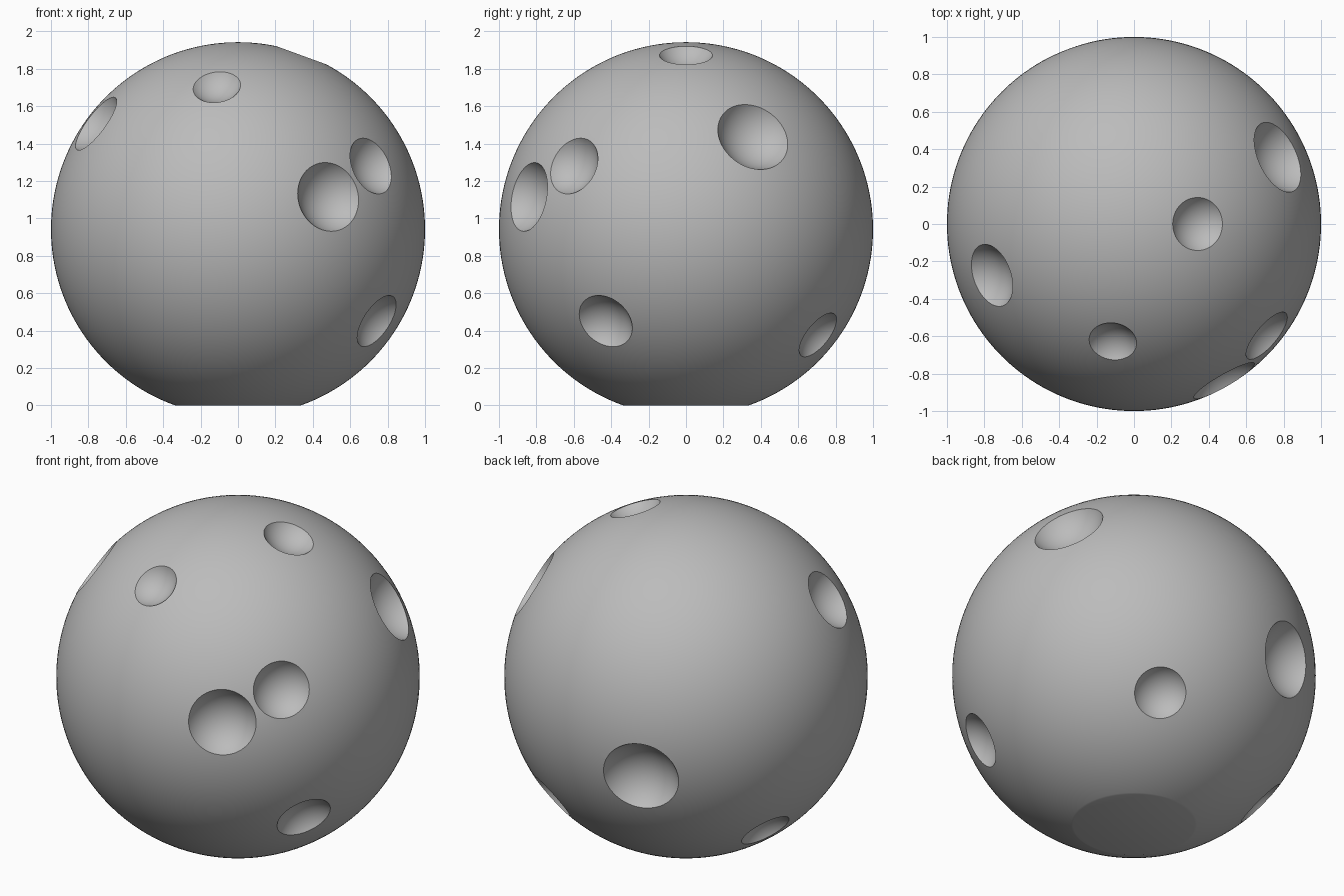
import bpy
import math
from mathutils import Vector

if "Cube" in bpy.data.objects:
    bpy.data.objects.remove(bpy.data.objects["Cube"], do_unlink=True)

CENTER = Vector((0, 0, 0.942))
CUTTER_DISTANCE = 1.1

# Outward direction and rim radius of each crater
CRATERS = [
    ((0.34, 0.0, 0.93), 0.142),
    ((-0.113, -0.628, 0.76), 0.128),
    ((-0.76, -0.275, 0.565), 0.173),
    ((0.483, -0.84, 0.173), 0.187),
    ((0.71, -0.598, 0.338), 0.159),
    ((0.74, -0.428, -0.49), 0.158),
    ((0.767, 0.357, 0.493), 0.201),
    ((0.403, 0.705, -0.565), 0.143),
    ((-0.331, 0.904, -0.169), 0.214),
    ((-0.702, 0.242, -0.652), 0.146),
]


def make_sphere(name, location, radius, segments, axis=Vector((0, 0, 1))):
    bpy.ops.mesh.primitive_uv_sphere_add(
        segments=segments, ring_count=segments // 2, radius=radius,
        location=location, rotation=axis.to_track_quat("Z", "Y").to_euler())
    obj = bpy.context.object
    obj.name = name
    return obj


def cut(target, cutter):
    cutter.hide_render = True
    mod = target.modifiers.new("cut", "BOOLEAN")
    mod.operation = "DIFFERENCE"
    mod.solver = "EXACT"
    mod.object = cutter
    bpy.context.view_layer.objects.active = target
    bpy.ops.object.modifier_apply(modifier=mod.name)
    bpy.data.objects.remove(cutter, do_unlink=True)


# Stone colour
stone = bpy.data.materials.new("stone_grey")
stone.use_nodes = True
grey = (0.5, 0.5, 0.5, 1)
stone.diffuse_color = grey
stone.node_tree.nodes["Principled BSDF"].inputs["Base Color"].default_value = grey

# Round body
body = make_sphere("cratered_ball", CENTER, 1, 160)
body.data.materials.append(stone)

# Flat base
bpy.ops.mesh.primitive_cube_add(size=2, location=(0, 0, -1))
cut(body, bpy.context.object)

# Scooped craters: each cutter is sized so that it meets the ball at the rim
for direction, rim in CRATERS:
    axis = Vector(direction).normalized()
    gap = CUTTER_DISTANCE - math.sqrt(1 - rim * rim)
    cutter = make_sphere("crater_cutter", CENTER + axis * CUTTER_DISTANCE,
                         math.hypot(rim, gap), 64, axis)
    cut(body, cutter)

# Smooth surface with crisp rims
bpy.ops.object.select_all(action="DESELECT")
body.select_set(True)
bpy.context.view_layer.objects.active = body
bpy.ops.object.shade_smooth_by_angle(angle=math.radians(30))
